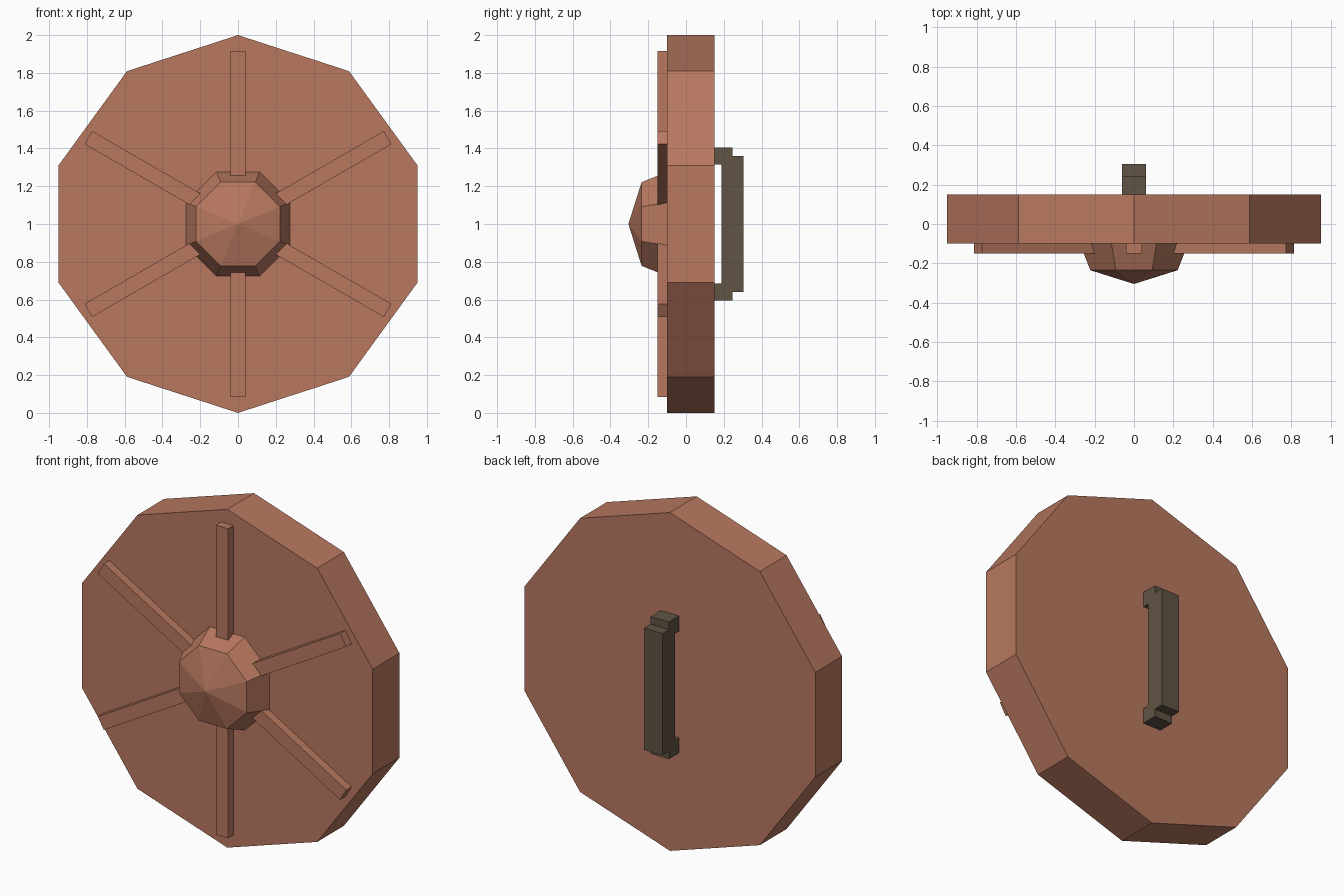
import bpy
import math
from mathutils import Matrix, Vector

if "Cube" in bpy.data.objects:
    bpy.data.objects.remove(bpy.data.objects["Cube"])

CENTRE_Z = 1.0


def material(name, colour):
    m = bpy.data.materials.new(name)
    m.diffuse_color = (*colour, 1.0)
    m.use_nodes = True
    m.node_tree.nodes["Principled BSDF"].inputs["Base Color"].default_value = m.diffuse_color
    return m


wood = material("reddish wood", (0.479, 0.188, 0.117))
iron = material("dark iron", (0.117, 0.087, 0.058))


def add_object(name, verts, faces, mat):
    mesh = bpy.data.meshes.new(name)
    mesh.from_pydata(verts, [], faces)
    mesh.materials.append(mat)
    mesh.update()
    obj = bpy.data.objects.new(name, mesh)
    bpy.context.collection.objects.link(obj)
    return obj


def ring(sides, radius, y, start):
    """Regular polygon facing the front, going clockwise from the top."""
    angles = [start + math.tau * i / sides for i in range(sides)]
    return [(radius * math.sin(a), y, CENTRE_Z + radius * math.cos(a)) for a in angles]


def prism(name, back, front, mat, apex=None):
    """Joins two rings; the front is a flat cap or a fan to an apex."""
    n = len(back)
    verts = back + front
    pairs = [(i, (i + 1) % n) for i in range(n)]
    faces = [(i, j, n + j, n + i) for i, j in pairs]
    faces.append(tuple(range(n)))
    if apex:
        verts = verts + [apex]
        faces += [(n + i, n + j, 2 * n) for i, j in pairs]
    else:
        faces.append(tuple(range(2 * n - 1, n - 1, -1)))
    obj = add_object(name, verts, faces, mat)
    # Make all faces point outwards
    import bmesh
    bm = bmesh.new()
    bm.from_mesh(obj.data)
    bmesh.ops.recalc_face_normals(bm, faces=bm.faces)
    bm.to_mesh(obj.data)
    bm.free()
    return obj


# Ten-sided shield board
prism("shield_board", ring(10, 1.0, 0.15, 0), ring(10, 1.0, -0.10, 0), wood)

# Eight-sided boss with a shallow point
prism("boss", ring(8, 0.298, -0.10, math.pi / 8), ring(8, 0.24, -0.235, math.pi / 8),
      wood, apex=(0, -0.305, CENTRE_Z))

# Six raised ribs running out from the boss
for k in range(6):
    turn = Matrix.Rotation(k * math.tau / 6, 3, 'Y')
    rect = [(-0.04, 0.2), (0.04, 0.2), (0.04, 0.915), (-0.04, 0.915)]
    back, front = ([tuple(turn @ Vector((x, y, r)) + Vector((0, 0, CENTRE_Z)))
                    for x, r in rect] for y in (-0.10, -0.15))
    prism(f"rib_{k + 1}", back, front, wood)

# Rear grip: stepped bracket profile (y, height from centre), mirrored in z
half = [(0.15, 0.315), (0.15, 0.405), (0.245, 0.405), (0.245, 0.36), (0.305, 0.36)]
inner = [(0.187, 0.315)]
upper = inner + half
outline = upper + [(y, -h) for y, h in reversed(upper)]
left, right = ([(x, y, CENTRE_Z + h) for y, h in outline] for x in (-0.06, 0.06))
prism("grip", left, right, iron)
